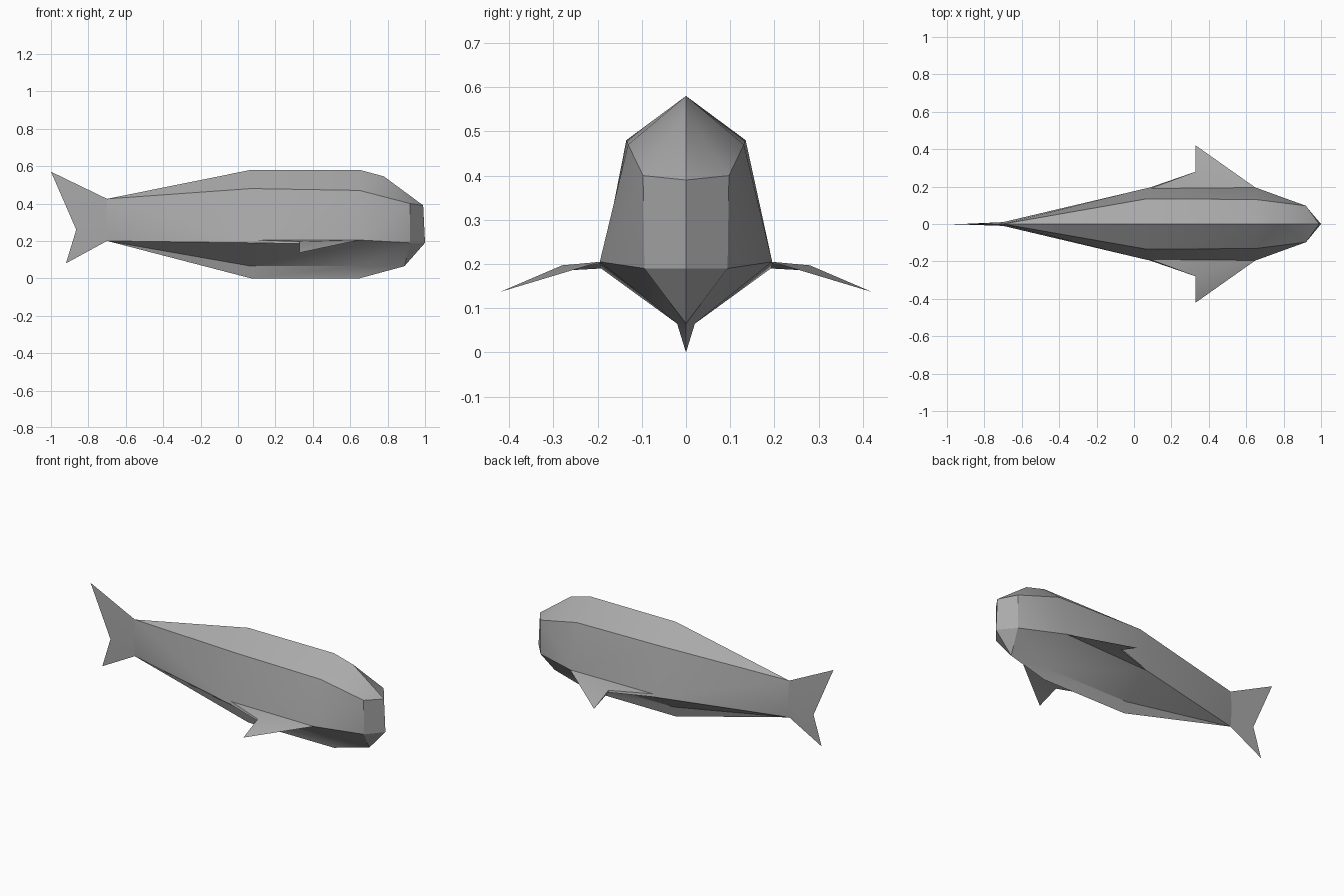
import bpy, bmesh, math

cube = bpy.data.objects.get("Cube")
if cube:
    bpy.data.objects.remove(cube, do_unlink=True)

grey = bpy.data.materials.new("plain grey")
grey.use_nodes = True
colour = (0.4, 0.4, 0.4, 1)
grey.diffuse_color = colour
grey.node_tree.nodes["Principled BSDF"].inputs["Base Color"].default_value = colour


def build(name, pts, faces, sides=(1, -1)):
    """Make a mesh from named half-model points, on one or both sides of y = 0."""
    bm = bmesh.new()
    for s in sides:
        v = {k: bm.verts.new((x, y * s, z)) for k, (x, y, z) in pts.items()}
        for f in faces:
            ring = [v[k] for k in f.split()]
            bm.faces.new(ring if s > 0 else ring[::-1])
    bmesh.ops.remove_doubles(bm, verts=bm.verts, dist=0.0005)
    loose = [v for v in bm.verts if not v.link_faces]
    bmesh.ops.delete(bm, geom=loose, context='VERTS')
    bmesh.ops.recalc_face_normals(bm, faces=bm.faces)
    mesh = bpy.data.meshes.new(name)
    bm.to_mesh(mesh)
    bm.free()
    mesh.materials.append(grey)
    obj = bpy.data.objects.new(name, mesh)
    bpy.context.collection.objects.link(obj)
    bpy.ops.object.select_all(action='DESELECT')
    obj.select_set(True)
    bpy.context.view_layer.objects.active = obj
    bpy.ops.object.shade_smooth_by_angle(angle=math.radians(30))
    return obj


# Tail root, shared by body and tail fin
root = {
    "root_top": (-0.70, 0, 0.425),
    "root_mid": (-0.70, 0.01, 0.31),
    "root_low": (-0.70, 0, 0.20),
}

# Body with moulded keel: rear and front rings, then the head
body = dict(root)
for tag, x, shoulder, side in (("r", 0.07, (0.135, 0.48), (0.192, 0.19)),
                               ("f", 0.65, (0.131, 0.47), (0.195, 0.205))):
    body["top_" + tag] = (x, 0, 0.58)
    body["shoulder_" + tag] = (x, *shoulder)
    body["side_" + tag] = (x, *side)
    body["low_" + tag] = (x, 0.02, 0.065)
    body["keel_" + tag] = (x, 0, 0)
body.update({
    "brow": (0.78, 0, 0.545),
    "cheek": (0.92, 0.097, 0.40),
    "jaw": (0.92, 0.094, 0.19),
    "nose": (0.99, 0, 0.39),
    "lip": (1.0, 0, 0.19),
    "chin": (0.89, 0, 0.065),
})
build("body", body, [
    # rear taper
    "root_top top_r shoulder_r", "root_top shoulder_r side_r",
    "root_top side_r root_mid", "root_mid side_r root_low",
    "root_low side_r low_r", "root_low low_r keel_r",
    # middle
    "top_r top_f shoulder_f shoulder_r", "shoulder_r shoulder_f side_f side_r",
    "side_r side_f low_f low_r", "low_r low_f keel_f keel_r",
    # head
    "top_f brow shoulder_f", "brow cheek shoulder_f", "brow nose cheek",
    "shoulder_f cheek side_f", "side_f cheek jaw", "nose lip jaw cheek",
    "lip chin jaw", "side_f jaw low_f", "jaw chin low_f", "low_f chin keel_f",
])

# Forked tail fin
tail = dict(root)
tail.update({
    "upper_tip": (-1.0, 0, 0.57),
    "notch": (-0.865, 0, 0.26),
    "lower_tip": (-0.92, 0, 0.08),
})
build("tail_fin", tail, ["root_top upper_tip notch root_mid",
                         "root_mid notch lower_tip root_low"])

# Side fins, swept back and drooping
fin = {
    "front": (0.65, 0.194, 0.205),
    "rear_top": (0.09, 0.190, 0.205),
    "rear_low": (0.07, 0.190, 0.190),
    "notch_top": (0.33, 0.28, 0.197),
    "notch_low": (0.33, 0.28, 0.185),
    "tip": (0.33, 0.42, 0.137),
}
for name, s in (("right_fin", -1), ("left_fin", 1)):
    build(name, fin, [
        "front rear_top notch_top", "front notch_top tip",
        "front notch_low rear_low", "front tip notch_low",
        "rear_top rear_low notch_low notch_top", "notch_top notch_low tip",
        "front rear_low rear_top",
    ], (s,))
